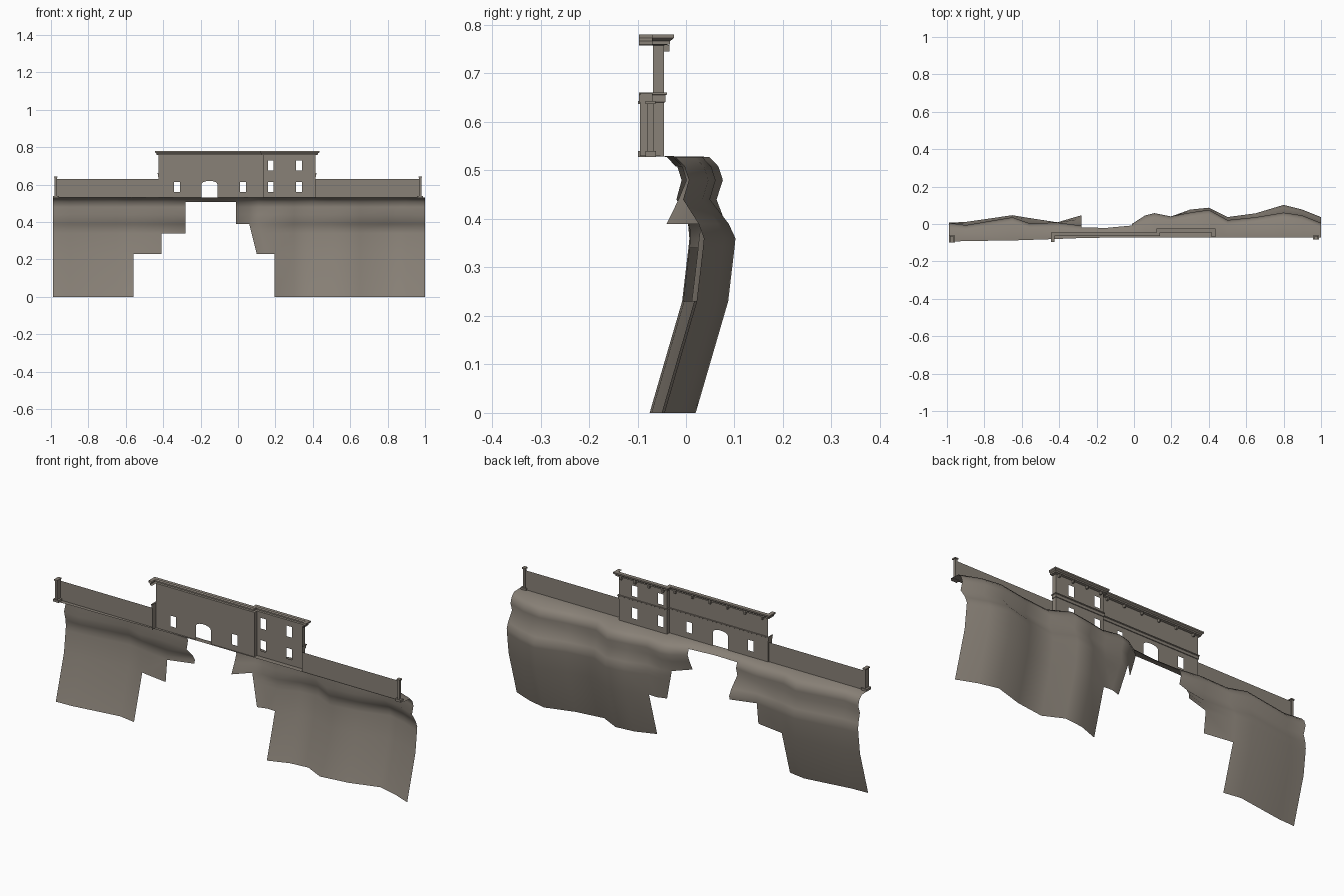
import bpy, math
from mathutils import Vector

if "Cube" in bpy.data.objects:
    bpy.data.objects.remove(bpy.data.objects["Cube"])

stone = bpy.data.materials.new("weathered stone")
stone.diffuse_color = (0.25, 0.22, 0.185, 1)
stone.use_nodes = True
stone.node_tree.nodes["Principled BSDF"].inputs["Base Color"].default_value = stone.diffuse_color


def make(name, verts, faces, smooth=None):
    me = bpy.data.meshes.new(name)
    me.from_pydata(verts, [], faces)
    me.materials.append(stone)
    ob = bpy.data.objects.new(name, me)
    bpy.context.collection.objects.link(ob)
    if smooth:
        bpy.ops.object.select_all(action='DESELECT')
        ob.select_set(True)
        bpy.context.view_layer.objects.active = ob
        bpy.ops.object.shade_smooth_by_angle(angle=math.radians(smooth))
    return ob


def sweep(name, path, profile):
    """Mitred sweep of (outward offset, z) points along a plan path; outward is left."""
    pts = [Vector(p) for p in path]
    dirs = [(b - a).normalized() for a, b in zip(pts, pts[1:])]
    verts, faces, n = [], [], len(profile)
    for i, p in enumerate(pts):
        a, b = dirs[max(i - 1, 0)], dirs[min(i, len(dirs) - 1)]
        na, nb = Vector((-a.y, a.x)), Vector((-b.y, b.x))
        m = (na + nb) / (1 + na.dot(nb))
        verts += [(p.x + m.x * o, p.y + m.y * o, z) for o, z in profile]
    for i in range(len(pts) - 1):
        for j in range(n - 1):
            k = i * n + j
            faces.append((k + n, k, k + 1, k + n + 1))
    return make(name, verts, faces)


def wall(name, x0, x1, y, z0, z1, holes=()):
    """Flat wall sheet with rectangular openings (x0, x1, z0, z1)."""
    xs = sorted({x0, x1} | {h[i] for h in holes for i in (0, 1)})
    zs = sorted({z0, z1} | {h[i] for h in holes for i in (2, 3)})
    nz = len(zs)
    verts = [(x, y, z) for x in xs for z in zs]
    faces = []
    for i in range(len(xs) - 1):
        for j in range(nz - 1):
            cx, cz = (xs[i] + xs[i + 1]) / 2, (zs[j] + zs[j + 1]) / 2
            if not any(h[0] < cx < h[1] and h[2] < cz < h[3] for h in holes):
                k = i * nz + j
                faces.append((k + nz, k, k + 1, k + nz + 1))
    return make(name, verts, faces)


def box(name, x0, x1, y0, y1, z0, z1):
    v = [(x, y, z) for x in (x0, x1) for y in (y0, y1) for z in (z0, z1)]
    return make(name, v, [(0, 1, 3, 2), (4, 6, 7, 5), (0, 4, 5, 1),
                          (2, 3, 7, 6), (0, 2, 6, 4), (1, 5, 7, 3)])


# Cliff: columns of (x, lowest z of the cell to the right, front y, rim y, mid y)
cols = [(-.99, 0, -.095, 0, .01), (-.9, 0, -.091, -.012, .014),
        (-.65, 0, -.088, .03, .05), (-.56, .23, -.085, -.002, .035),
        (-.41, .34, -.08, .002, .012), (-.28, .5, -.075, -.015, .05),
        (-.15, .5, -.073, -.018, -.018), (-.01, .39, -.073, -.005, -.052),
        (.06, .23, -.073, .04, .03), (.11, .23, -.073, .052, .045),
        (.195, 0, -.073, .035, .042), (.3, 0, -.073, .055, .08),
        (.4, 0, -.073, .07, .09), (.5, 0, -.073, .015, .04),
        (.65, 0, -.073, .03, .06), (.8, 0, -.073, .055, .105),
        (.9, 0, -.073, .04, .08), (1, 0, -.073, 0, .04)]
# rows of (z, blend from rim to mid, y offset)
rows = [(.528, 0, -.022), (.508, 0, -.003), (.48, 0, .006), (.44, .05, -.008),
        (.39, .7, -.002), (.36, 1, -.003), (.34, 1, -.005), (.23, 1, -.018),
        (0, 1, -.085)]
verts, faces = [], []
n = len(rows) + 1
for x, low, front, rim, mid in cols:
    verts.append((x, front, .53))
    for z, w, off in rows:
        lean = .04 * min(max(.39 - z, 0), .16) / .16 if x in (.06, .11) else 0
        verts.append((x + lean, rim + (mid - rim) * w + off, z))
for i, c in enumerate(cols[:-1]):
    for j in range(n - 1):
        if rows[j][0] >= c[1]:
            k = i * n + j
            faces.append((k + n, k + n + 1, k + 1, k))
make("cliff", verts, faces, 60)

# Main facade walls, two storeys, with windows and an arched doorway
lo, hi, mid_z = (.56, .615), (.675, .73), .66
door = (-.195, -.11, .53, .62)
wall("main_lower_wall", -.425, .14, -.065, .53, mid_z,
     [(-.342, -.31, *lo), door, (.012, .042, *lo)])
wall("main_upper_wall", -.425, .14, -.065, mid_z, .76)
for part, z0, z1, win in (("lower", .53, mid_z, lo), ("upper", mid_z, .76, hi)):
    wall("tower_%s_wall" % part, .14, .415, -.045, z0, z1,
         [(x, x + .031, *win) for x in (.16, .31)])
for name, x, y0, y1, zt in (("left_return", -.425, -.095, -.065, mid_z),
                            ("tower_inner_return", .14, -.065, -.045, .76),
                            ("tower_outer_return", .415, -.068, -.045, .76)):
    make(name, [(x, y0, .53), (x, y1, .53), (x, y1, zt), (x, y0, zt)], [(0, 1, 2, 3)])

# Arch spandrels fill the top corners of the doorway
cx, r = (door[0] + door[1]) / 2, (door[1] - door[0]) / 2
arc = [(cx + r * math.cos(math.pi * i / 10), -.065,
        .602 + .018 * math.sin(math.pi * i / 10)) for i in range(11)]
top = [(x, y, .62) for x, y, z in arc]
make("door_arch", arc + top, [(i, i + 1, i + 12, i + 11) for i in range(10)])

# Cornices following the facade plan
plan = [(-.425, -.097), (-.425, -.065), (.14, -.065), (.14, -.045),
        (.415, -.045), (.415, -.07)]
sweep("top_cornice", plan, [(0, .758), (.012, .76), (.012, .767), (.018, .771),
                            (.02, .773), (.02, .78), (0, .78)])
sweep("middle_cornice", plan, [(0, .64), (.003, .641), (.003, .655),
                               (.006, .657), (.006, .661), (0, .661)])

# Brackets under the top cornice
for i in range(6):
    x = -.4 + i * .1
    box("bracket", x, x + .008, -.065, -.054, .745, .759)
for i in range(4):
    x = .155 + i * .08
    box("bracket", x, x + .008, -.045, -.034, .745, .759)

# Low wing walls with end posts
for s, inner, side in ((-1, .425, "left"), (1, .415, "right")):
    xa, xb = sorted((s * inner, s * .97))
    wall(side + "_wing_wall", xa, xb, -.07, .53, .63)
    back = .015 if s < 0 else 0
    for part, x0, x1, y0, y1, z0, z1 in (
            ("post", .968, .98, -.08, -.066, .53, .637),
            ("post_cap", .965, .984, -.084, -.063, .637, .643),
            ("post_base", .958, .99, -.084, -.062, .528, .54)):
        a, b = sorted((s * x0, s * x1))
        box(side + "_" + part, a, b, y0 - back, y1, z0, z1)
